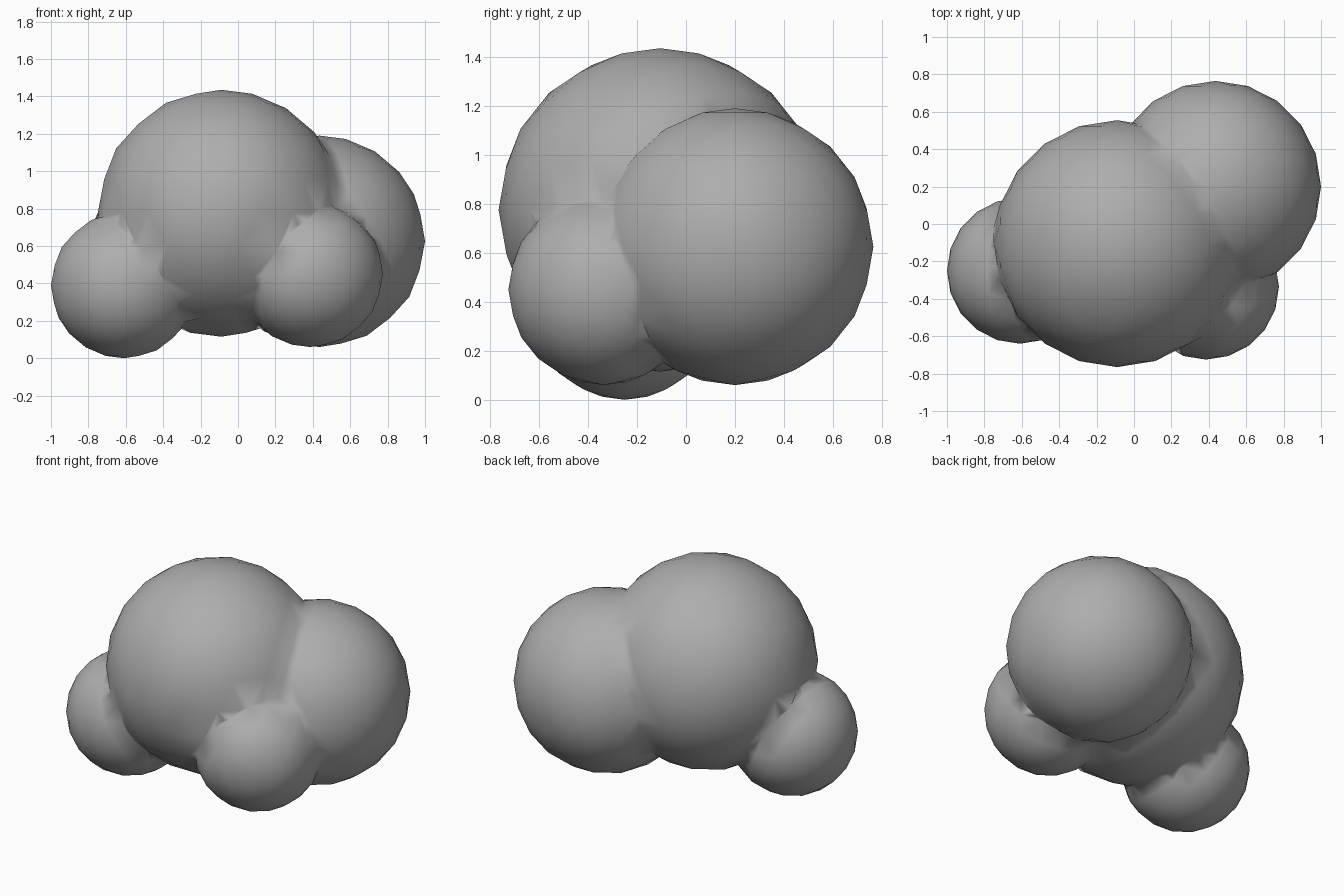
import bpy
import bmesh

if "Cube" in bpy.data.objects:
    bpy.data.objects.remove(bpy.data.objects["Cube"])

# Puffs: name, centre, radius (largest first)
puffs = [
    ("main_puff", (-0.09, -0.105, 0.775), 0.66),
    ("rear_right_puff", (0.435, 0.20, 0.625), 0.565),
    ("left_puff", (-0.61, -0.25, 0.39), 0.39),
    ("front_right_puff", (0.385, -0.335, 0.45), 0.39),
]


def add_puff(name, centre, radius):
    bpy.ops.mesh.primitive_ico_sphere_add(subdivisions=3, radius=radius, location=centre)
    puff = bpy.context.object
    puff.name = name
    return puff


# Merge the puffs into one cloud surface
parts = [add_puff(*p) for p in puffs]
cloud = parts[0]
bpy.context.view_layer.objects.active = cloud
for other in parts[1:]:
    mod = cloud.modifiers.new("union", "BOOLEAN")
    mod.operation = "UNION"
    mod.solver = "EXACT"
    mod.object = other
    bpy.ops.object.modifier_apply(modifier=mod.name)
    bpy.data.objects.remove(other, do_unlink=True)

# Clean slivers along the seams
bm = bmesh.new()
bm.from_mesh(cloud.data)
bmesh.ops.triangulate(bm, faces=bm.faces[:])
bmesh.ops.remove_doubles(bm, verts=bm.verts[:], dist=0.04)
bmesh.ops.recalc_face_normals(bm, faces=bm.faces[:])
bm.to_mesh(cloud.data)
bm.free()

# Soft shading across the seams
cloud.name = "cloud"
for face in cloud.data.polygons:
    face.use_smooth = True
cloud.modifiers.new("even_normals", "WEIGHTED_NORMAL")

# Mid grey surface
grey = bpy.data.materials.new("mid_grey")
grey.diffuse_color = (0.42, 0.42, 0.42, 1)
grey.use_nodes = True
grey.node_tree.nodes["Principled BSDF"].inputs["Base Color"].default_value = grey.diffuse_color
cloud.data.materials.clear()
cloud.data.materials.append(grey)
